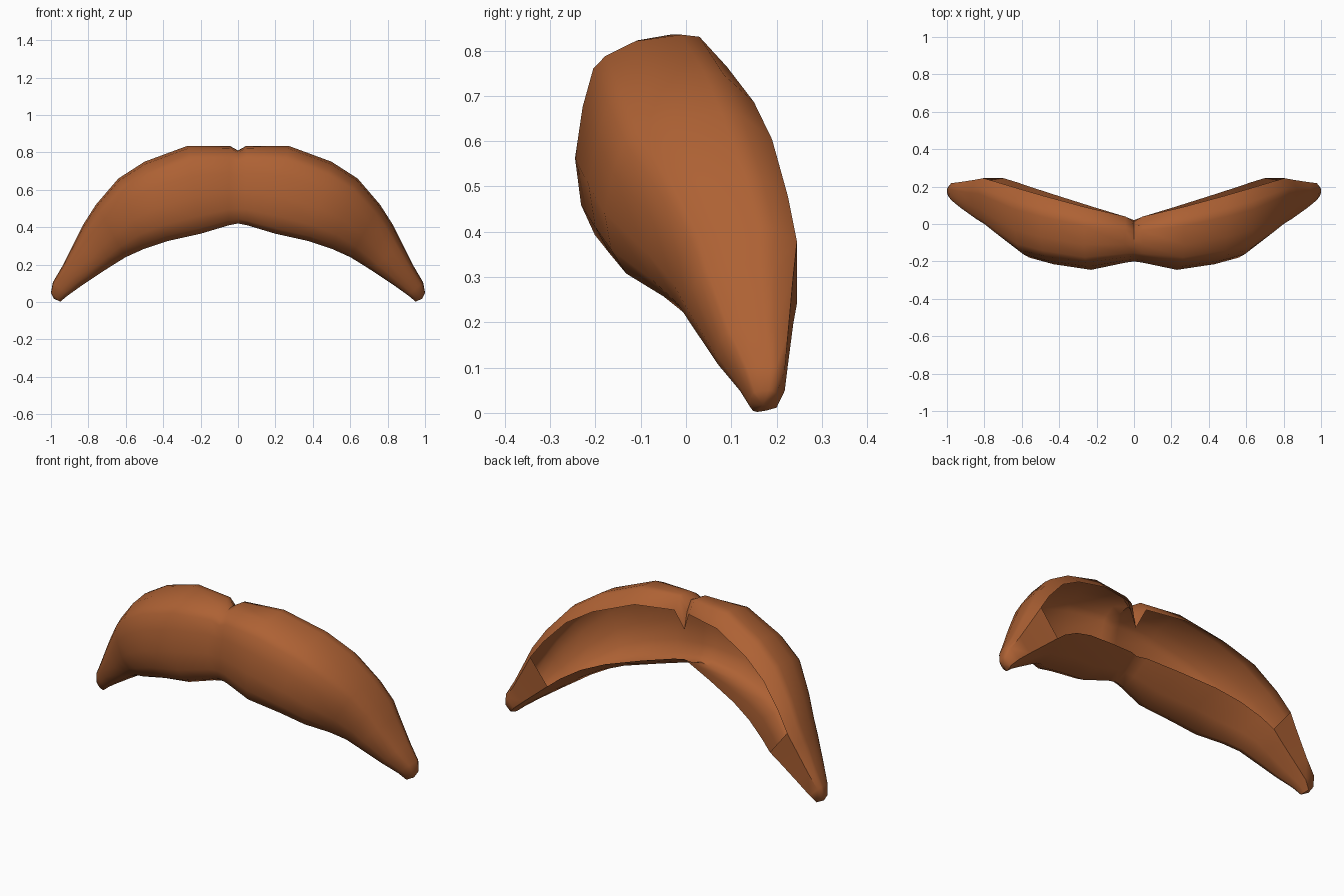
import bpy, bmesh, math

if "Cube" in bpy.data.objects:
    bpy.data.objects.remove(bpy.data.objects["Cube"])

brown = bpy.data.materials.new("warm brown")
brown.diffuse_color = (0.42, 0.12, 0.034, 1)
brown.use_nodes = True
brown.node_tree.nodes["Principled BSDF"].inputs["Base Color"].default_value = brown.diffuse_color

# Stations along one half: top x, top z, bottom x, bottom z, back y, front y
stations = [
    (0.00, 0.81, 0.00, 0.42, 0.02, -0.20),
    (0.045, 0.835, 0.05, 0.41, 0.04, -0.207),
    (0.27, 0.835, 0.20, 0.365, 0.09, -0.245),
    (0.50, 0.75, 0.38, 0.325, 0.15, -0.215),
    (0.64, 0.66, 0.50, 0.285, 0.19, -0.18),
    (0.76, 0.52, 0.60, 0.24, 0.225, -0.09),
    (0.83, 0.41, 0.665, 0.20, 0.245, -0.03),
    (0.87, 0.33, 0.72, 0.165, 0.237, 0.00),
    (0.94, 0.19, 0.84, 0.085, 0.225, 0.065),
    (0.99, 0.105, 0.91, 0.035, 0.218, 0.115),
    (1.00, 0.05, 0.95, 0.002, 0.20, 0.14),
]
OPEN_END = 6      # the hollow back is open up to this station
# Cross-section: (0 bottom..1 top, 0 back..1 front), from upper rim to lower rim
outer = [(0.85, 0), (0.99, 0.18), (1, 0.30), (0.97, 0.60), (0.90, 0.80), (0.84, 0.88),
         (0.66, 0.95), (0.42, 1), (0.20, 0.96), (0.06, 0.87), (0, 0.72), (0.06, 0.40), (0.20, 0)]


def section(st, side, centre):
    tx, tz, bx, bz, yb, yf = st
    pts = list(outer)
    if centre:                                   # notch behind the middle
        pts[0], pts[1] = (0.62, 0.03), (0.86, 0.13)
    return [(side * (bx + (tx - bx) * s), yb + (yf - yb) * d, bz + (tz - bz) * s)
            for s, d in pts]


bm = bmesh.new()
order = [(i, -1) for i in range(len(stations) - 1, 0, -1)] + [(i, 1) for i in range(len(stations))]
rings = [[bm.verts.new(p) for p in section(stations[i], side, i == 0)] for i, side in order]
n = len(rings[0])
for j, (a, b) in enumerate(zip(rings, rings[1:])):
    closed = min(order[j][0], order[j + 1][0]) >= OPEN_END
    for k in range(n if closed else n - 1):
        bm.faces.new((a[k], a[(k + 1) % n], b[(k + 1) % n], b[k]))

# Rounded tips
for ring, side in ((rings[0], -1), (rings[-1], 1)):
    tip = bm.verts.new((side * 0.985, 0.17, 0.018))
    for k in range(n):
        bm.faces.new((ring[k], ring[(k + 1) % n], tip))
bmesh.ops.recalc_face_normals(bm, faces=bm.faces)

mesh = bpy.data.meshes.new("moustache")
bm.to_mesh(mesh)
bm.free()
mesh.materials.append(brown)
obj = bpy.data.objects.new("moustache", mesh)
bpy.context.collection.objects.link(obj)
bpy.context.view_layer.objects.active = obj
obj.select_set(True)
bpy.ops.object.shade_smooth_by_angle(angle=math.radians(50))
